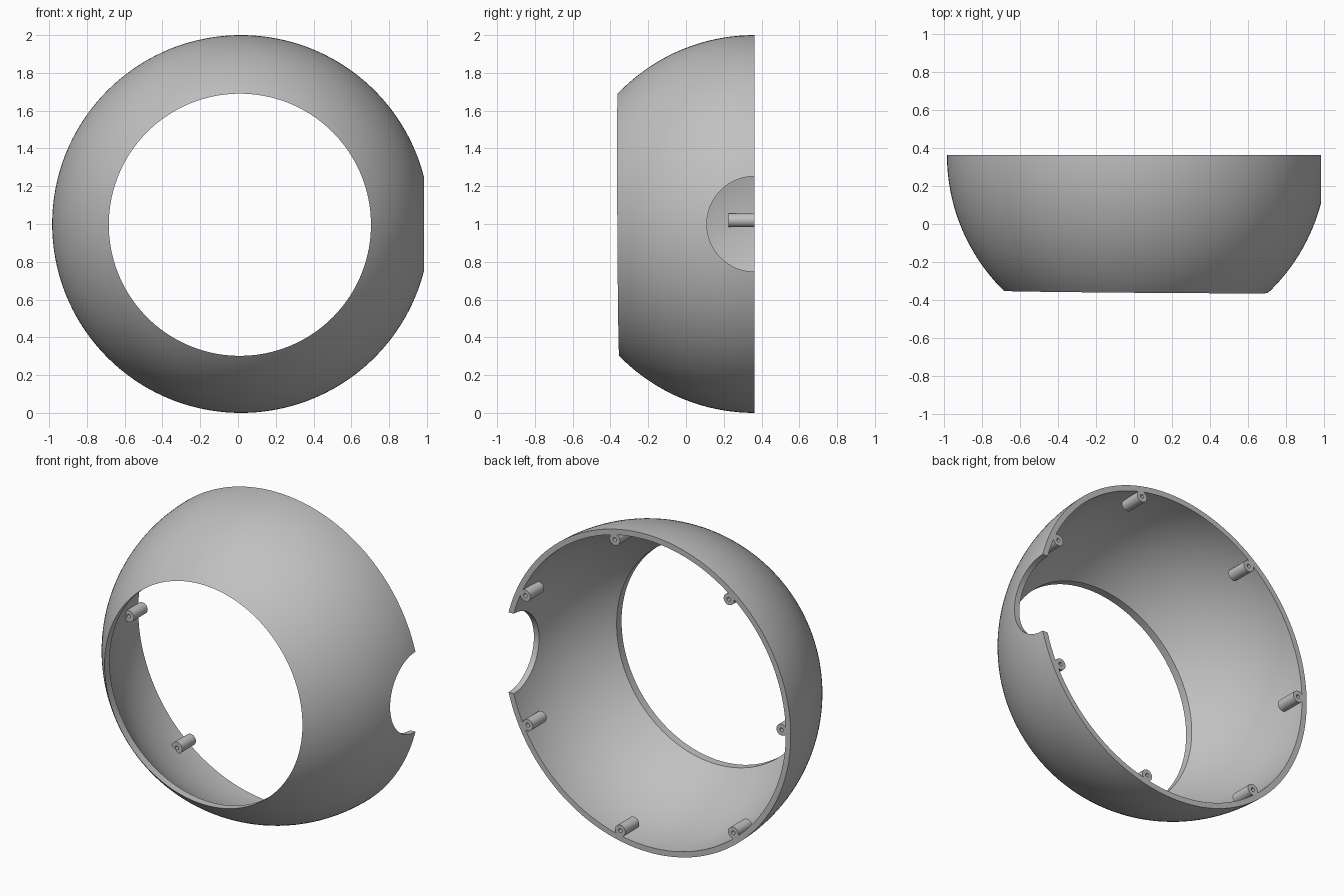
import bpy, bmesh, math
from mathutils import Vector

if "Cube" in bpy.data.objects:
    bpy.data.objects.remove(bpy.data.objects["Cube"], do_unlink=True)

CENTRE = Vector((0.016, 0.362, 1.0))   # sphere centre, in the plane of the back rim
OUTER, INNER = 1.0, 0.965
OPENING, OFF_X, OFF_Z = 0.694, -0.006, -0.004   # front opening, slightly off axis
SEGMENTS, ROWS = 160, 28

grey = bpy.data.materials.new("plain grey")
grey.use_nodes = True
colour = (0.53, 0.53, 0.53, 1)
grey.diffuse_color = colour
grey.node_tree.nodes["Principled BSDF"].inputs["Base Color"].default_value = colour


def loft_object(name, loops):
    """Skin closed loops of points into a ring-shaped solid; last joins first."""
    bm = bmesh.new()
    rings = [[bm.verts.new(p) for p in loop] for loop in loops]
    for a, b in zip(rings, rings[1:] + rings[:1]):
        for i in range(len(a)):
            j = (i + 1) % len(a)
            bm.faces.new((a[i], a[j], b[j], b[i]))
    bmesh.ops.recalc_face_normals(bm, faces=bm.faces)
    mesh = bpy.data.meshes.new(name)
    bm.to_mesh(mesh)
    bm.free()
    obj = bpy.data.objects.new(name, mesh)
    obj.data.materials.append(grey)
    bpy.context.collection.objects.link(obj)
    return obj


def activate(obj):
    bpy.ops.object.select_all(action='DESELECT')
    obj.select_set(True)
    bpy.context.view_layer.objects.active = obj


def smooth(obj):
    activate(obj)
    bpy.ops.object.shade_smooth_by_angle(angle=math.radians(30))


def opening_radius(phi):
    """Distance from the sphere axis to the off-centre opening."""
    along = OFF_X * math.cos(phi) + OFF_Z * math.sin(phi)
    across = OFF_X * math.sin(phi) - OFF_Z * math.cos(phi)
    return along + math.sqrt(OPENING ** 2 - across ** 2)


def sphere_loop(radius, t):
    """Loop on a sphere, t from 0 at the front opening to 1 at the back rim."""
    loop = []
    for i in range(SEGMENTS):
        phi = math.tau * i / SEGMENTS
        start = math.asin(opening_radius(phi) / radius)
        polar = start + t * (math.pi / 2 - start)
        r = radius * math.sin(polar)
        loop.append(CENTRE + Vector((r * math.cos(phi), -radius * math.cos(polar),
                                     r * math.sin(phi))))
    return loop


# Hollow shell: outer skin front to back, then inner skin back to front
steps = [k / ROWS for k in range(ROWS + 1)]
shell = loft_object("shell", [sphere_loop(OUTER, t) for t in steps]
                    + [sphere_loop(INNER, t) for t in reversed(steps)])

# Round notch in the side of the back rim
bpy.ops.mesh.primitive_cylinder_add(vertices=96, radius=0.252, depth=0.8,
                                    location=CENTRE + Vector((1, 0, 0)),
                                    rotation=(0, math.pi / 2, 0))
cutter = bpy.context.object
cutter.name = "side_notch_cutter"
cutter.hide_render = True
notch = shell.modifiers.new("side notch", 'BOOLEAN')
notch.operation = 'DIFFERENCE'
notch.solver = 'EXACT'
notch.object = cutter
activate(shell)
bpy.ops.object.modifier_apply(modifier=notch.name)
bpy.data.objects.remove(cutter, do_unlink=True)
smooth(shell)


# Seven hollow screw posts around the inside of the rim
def circle(middle, radius, y):
    return [middle + Vector((radius * math.cos(a), y, radius * math.sin(a)))
            for a in (math.tau * i / 32 for i in range(32))]


POSTS = 7
for n in range(POSTS):
    angle = math.radians(178.8) + math.tau * n / POSTS
    middle = CENTRE + 0.936 * Vector((math.cos(angle), 0, math.sin(angle)))
    post = loft_object(f"screw_post_{n + 1}",
                       [circle(middle, r, y) for r, y in
                        ((0.036, 0), (0.036, -0.137), (0.012, -0.137), (0.012, 0))])
    smooth(post)
